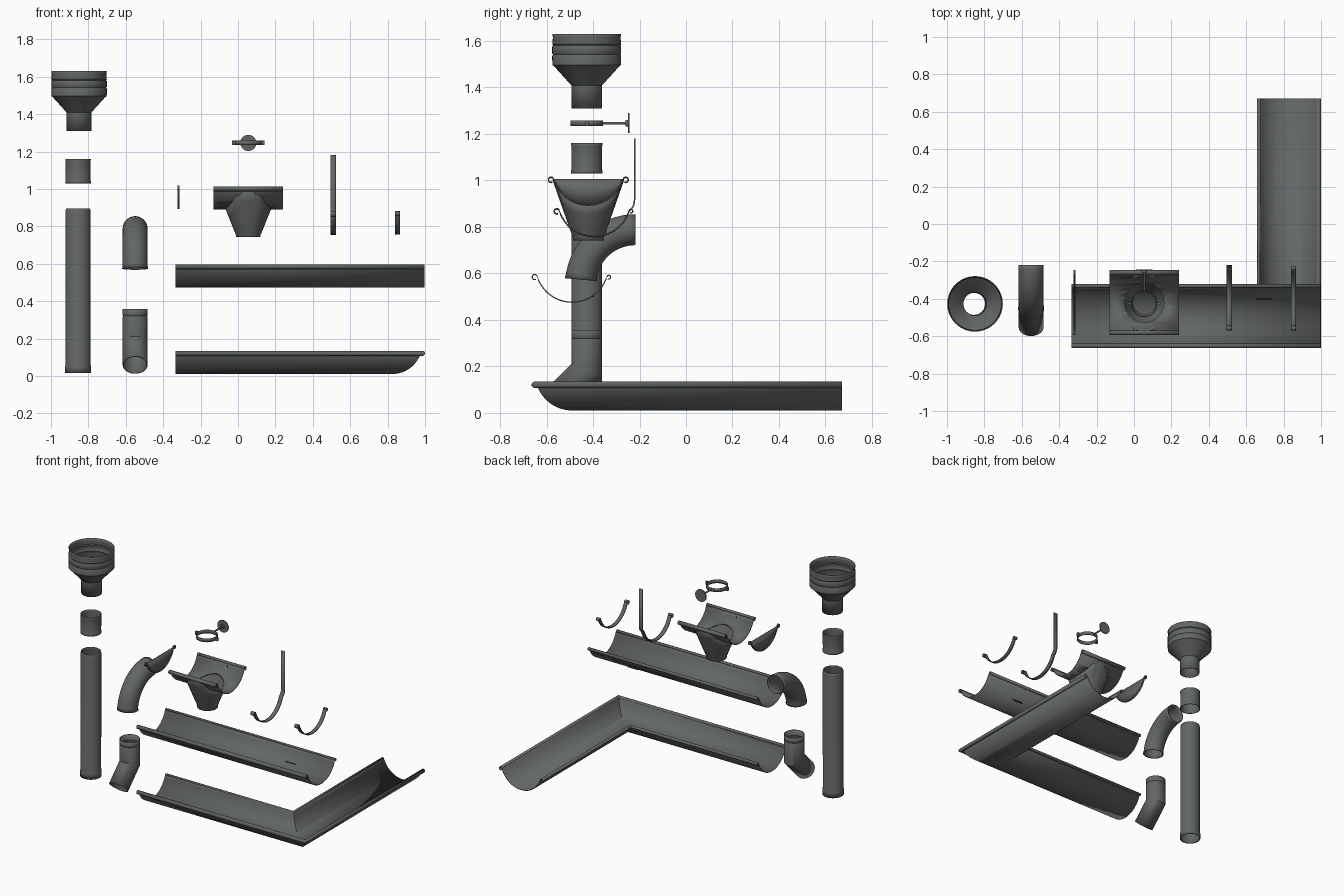
import bpy, bmesh, math
from mathutils import Vector

if "Cube" in bpy.data.objects:
    bpy.data.objects.remove(bpy.data.objects["Cube"])

grey = bpy.data.materials.new("anthracite_metal")
grey.diffuse_color = (0.125, 0.133, 0.133, 1)
grey.use_nodes = True
grey.node_tree.nodes["Principled BSDF"].inputs["Base Color"].default_value = grey.diffuse_color
dark = bpy.data.materials.new("dark_slot")
dark.diffuse_color = (0.02, 0.02, 0.02, 1)
dark.use_nodes = True
dark.node_tree.nodes["Principled BSDF"].inputs["Base Color"].default_value = dark.diffuse_color


def finish(ob, mat=grey):
    ob.data.materials.append(mat)
    bpy.ops.object.select_all(action='DESELECT')
    ob.select_set(True)
    bpy.context.view_layer.objects.active = ob
    bpy.ops.object.shade_smooth_by_angle(angle=math.radians(35))
    return ob


def sheet(name, rows, closed=False, thick=0.005):
    """Thin metal skin through rows of points."""
    bm = bmesh.new()
    grid = [[bm.verts.new(p) for p in row] for row in rows]
    n = len(rows[0])
    for a, b in zip(grid, grid[1:]):
        for i in range(n if closed else n - 1):
            j = (i + 1) % n
            bm.faces.new((a[i], a[j], b[j], b[i]))
    me = bpy.data.meshes.new(name)
    bm.to_mesh(me)
    bm.free()
    ob = bpy.data.objects.new(name, me)
    bpy.context.collection.objects.link(ob)
    mod = ob.modifiers.new("thickness", 'SOLIDIFY')
    mod.thickness = thick
    mod.offset = 0
    return finish(ob)


def ring(c, r, n=(0, 1, 0), seg=40):
    """Circle spanned by the x axis and the vector n."""
    c, n = Vector(c), Vector(n)
    return [c + Vector((r * math.cos(t), 0, 0)) + n * (r * math.sin(t))
            for t in (2 * math.pi * i / seg for i in range(seg))]


def lathe(name, x, y, profile):
    return sheet(name, [ring((x, y, z), r) for r, z in profile], True)


def cylinder(name, loc, r, depth, rot=(0, 0, 0)):
    bpy.ops.mesh.primitive_cylinder_add(vertices=32, radius=r, depth=depth, location=loc, rotation=rot)
    ob = bpy.context.object
    ob.name = name
    return finish(ob)


def box(name, loc, size, mat=grey):
    bpy.ops.mesh.primitive_cube_add(size=1, location=loc)
    ob = bpy.context.object
    ob.name = name
    ob.scale = size
    return finish(ob, mat)


# Gutter cross-section: round trough with rolled edges
R, SAG = 0.157, 0.11
HALF = math.acos(1 - SAG / R)


def trough(n=24):
    return [(R * math.sin(a), R - R * math.cos(a))
            for a in (-HALF + 2 * HALF * i / n for i in range(n + 1))]


def curl(side, r, sweep=300, n=12):
    """Rolled edge, from the trough lip outwards."""
    u0 = R * math.sin(HALF) + r
    pts = []
    for i in range(n + 1):
        a = math.radians(sweep * i / n)
        pts.append((side * (u0 - r * math.cos(a)), SAG - 0.002 + r * math.sin(a)))
    return pts


def section(back=0.008, tail=None):
    end = tail if tail else curl(1, back)
    return curl(-1, 0.011)[::-1] + trough() + end


def straight(name, x0, x1, y, z, prof, thick=0.005):
    return sheet(name, [[(x, y + u, z + h) for u, h in prof] for x in (x0, x1)], thick=thick)


# Corner gutter with mitred joint
prof = section()
sheet("corner_gutter", [
    [(-0.333, -0.49 + u, 0.013 + h) for u, h in prof],
    [(0.825 - u, -0.49 + u, 0.013 + h) for u, h in prof],
    [(0.825 - u, 0.67, 0.013 + h) for u, h in prof]])

# Straight gutter with small slot
straight("straight_gutter", -0.333, 0.998, -0.49, 0.476, prof)
box("gutter_slot", (0.695, -0.40, 0.5035), (0.08, 0.007, 0.009), dark)

# Outlet: short gutter, hole and funnel
OX, OY, OZ = 0.055, -0.42, 0.893
outlet = straight("outlet_gutter", -0.132, 0.24, OY, OZ, section(0.011))
cutter = cylinder("outlet_cutter", (OX, OY, 0.92), 0.105, 0.3)
cutter.hide_render = True
cutter.hide_viewport = True
cut = outlet.modifiers.new("hole", 'BOOLEAN')
cut.object = cutter
cut.operation = 'DIFFERENCE'


def cone_r(z):
    return 0.068 + (z - 0.765) * 0.40


def meet(t):
    """Height at which the funnel meets the trough."""
    lo, hi = OZ, OZ + SAG
    for _ in range(30):
        z = (lo + hi) / 2
        y = min(cone_r(z) * abs(math.sin(t)), 0.15)
        if z < OZ + R - math.sqrt(R * R - y * y):
            lo = z
        else:
            hi = z
    return lo


rows = [ring((OX, OY, z), r) for r, z in ((0.064, 0.742), (0.064, 0.757), (0.068, 0.765))]
top = []
for i in range(40):
    t = 2 * math.pi * i / 40
    z = meet(t)
    r = cone_r(z)
    top.append(Vector((OX + r * math.cos(t), OY + min(r, 0.152) * math.sin(t), z)))
for f in (0.35, 0.7, 1):
    rows.append([a.lerp(b, f) for a, b in zip(rows[2], top)])
sheet("outlet_funnel", rows, True)

# End cap: plate closing a trough, with rolled rim
sheet("end_cap_plate", [[(-0.318, OY + u, 0.896 + h) for u, h in trough()],
                        [(-0.318, OY + u, 0.896 + SAG) for u, h in trough()]], thick=0.006)
straight("end_cap_rim", -0.323, -0.313, OY, 0.896, section(0.011))

# Brackets: one with a tall back strap, one plain
strap = [(0.160, 0.118), (0.170, 0.135), (0.174, 0.16), (0.174, 0.423)]
straight("strap_bracket", 0.495, 0.523, -0.395, 0.758, section(tail=strap), 0.006)
straight("plain_bracket", 0.84, 0.866, -0.395, 0.76, section(), 0.006)

# Vertical pipes
PY = -0.427
lathe("hopper", -0.85, PY, [(0.064, 1.31), (0.064, 1.41), (0.138, 1.492), (0.146, 1.498),
      (0.146, 1.535), (0.142, 1.541), (0.146, 1.547), (0.146, 1.575), (0.142, 1.581),
      (0.146, 1.587), (0.143, 1.615), (0.146, 1.63)])
lathe("coupler", -0.855, PY, [(0.066, 1.03), (0.066, 1.04), (0.064, 1.045), (0.064, 1.15), (0.066, 1.16)])
lathe("downpipe", -0.855, PY, [(0.067, 0.015), (0.067, 0.05), (0.064, 0.058), (0.064, 0.885), (0.061, 0.895)])

# Upper elbow: curved sweep from down to back
rings = []
BR, EY, EZ = 0.235, -0.218, 0.788
for i in range(17):
    a = math.radians(5 + 85 * i / 16)
    n = (0, -math.cos(a), math.sin(a))
    c = (-0.55, EY - BR * math.cos(a), EZ - BR + BR * math.sin(a))
    rings.append(ring(c, 0.067 if i < 1 else 0.064, n))
sheet("upper_elbow", rings, True)

# Lower bend: mitred 45 degree joint
m = math.tan(math.radians(22.5))
d = math.sqrt(0.5)
sheet("lower_bend", [
    ring((-0.55, PY, 0.357), 0.064), ring((-0.55, PY, 0.325), 0.064),
    ring((-0.55, PY, 0.32), 0.061), ring((-0.55, PY, 0.315), 0.064),
    ring((-0.55, PY, 0.184), 0.064, (0, 1, -m)),
    ring((-0.55, PY - 0.125, 0.059), 0.064, (0, d, -d))], True)

# Pipe clamp: band, ears, arm and wall plate
lathe("clamp_band", OX, PY, [(0.068, 1.234), (0.068, 1.258)])
for s in (-1, 1):
    box("clamp_ear", (OX + s * 0.077, PY, 1.246), (0.022, 0.014, 0.024))
cylinder("clamp_arm", (OX, -0.303, 1.246), 0.006, 0.11, (math.pi / 2, 0, 0))
cylinder("clamp_hub", (OX, -0.254, 1.246), 0.014, 0.012, (math.pi / 2, 0, 0))
cylinder("clamp_wall_plate", (OX, -0.246, 1.246), 0.043, 0.007, (math.pi / 2, 0, 0))
